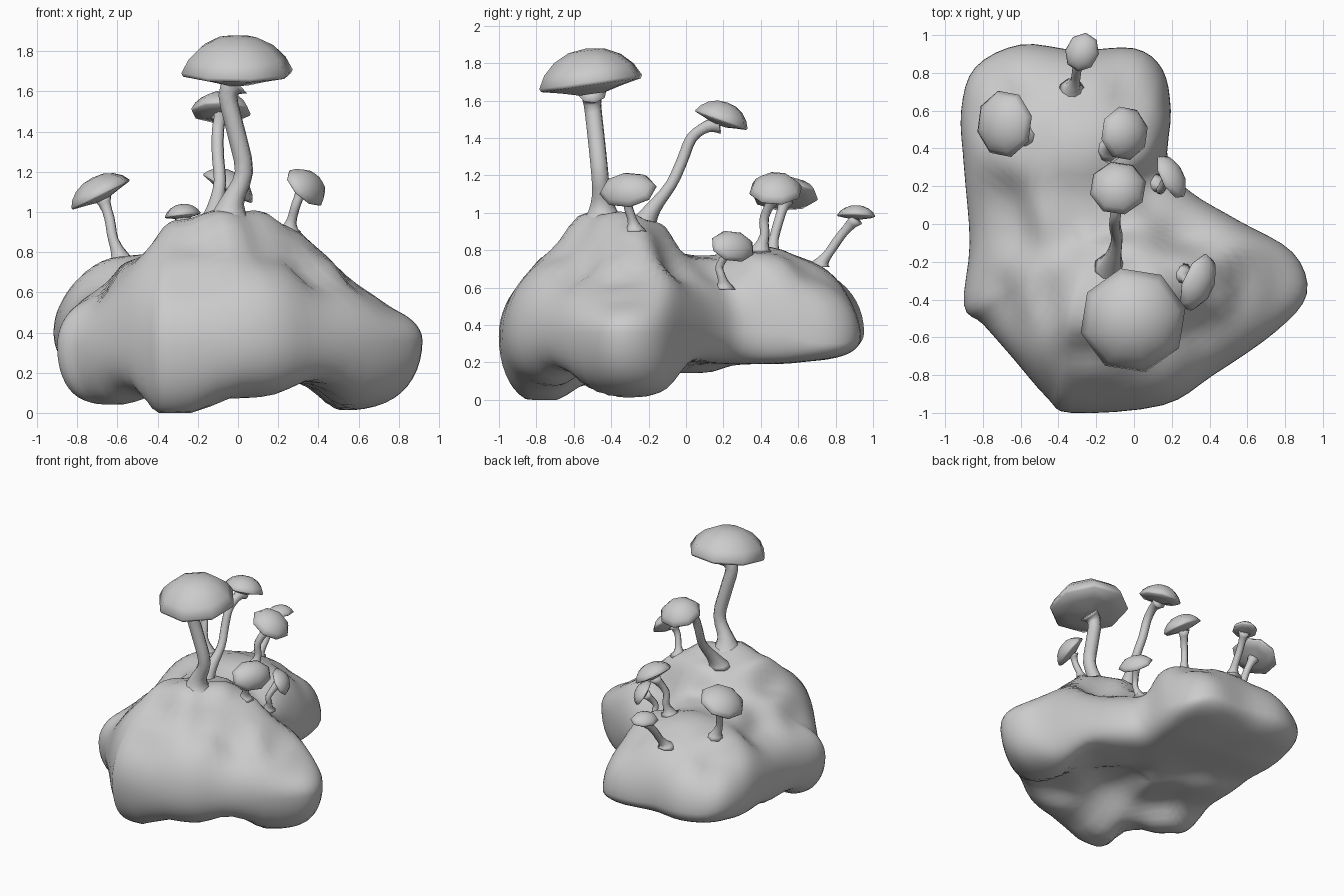
import bpy, bmesh, math
from mathutils import Vector

if "Cube" in bpy.data.objects:
    bpy.data.objects.remove(bpy.data.objects["Cube"])

def make_object(name, rings, top=None, bottom=None):
    """Skin a stack of equal rings, capping each end with a pole point."""
    bm = bmesh.new()
    vs = [[bm.verts.new(p) for p in ring] for ring in rings]
    n = len(vs[0])
    for a, b in zip(vs, vs[1:]):
        for i in range(n):
            j = (i + 1) % n
            bm.faces.new((a[i], a[j], b[j], b[i]))
    for pole, ring in ((top, vs[0]), (bottom, vs[-1])):
        if pole is not None:
            p = bm.verts.new(pole)
            for i in range(n):
                bm.faces.new((p, ring[i], ring[(i + 1) % n]))
    bmesh.ops.recalc_face_normals(bm, faces=bm.faces)
    for f in bm.faces:
        f.smooth = True
    me = bpy.data.meshes.new(name)
    bm.to_mesh(me)
    bm.free()
    ob = bpy.data.objects.new(name, me)
    bpy.context.collection.objects.link(ob)
    return ob

# Rock: plan outline, plus scattered heights for its upper, widest and lower levels
OUTLINE = [(-.9, -.43), (-.87, -.1), (-.9, .3), (-.915, .6), (-.84, .83), (-.6, .95),
           (-.3, .92), (0, .93), (.15, .82), (.195, .6), (.18, .32), (.3, .17), (.55, .02),
           (.84, -.15), (.915, -.37), (.75, -.57), (.42, -.8), (.15, -.96), (-.33, -1),
           (-.46, -.92), (-.65, -.7), (-.8, -.53)]
TOP = [(-.1, -.5, 1.02), (.1, -.35, 1.02), (-.05, -.2, .96), (-.3, -.45, .97), (.27, -.3, .94),
       (.42, -.35, .8), (.6, -.35, .64), (.8, -.35, .58), (-.5, -.4, .77), (-.75, -.4, .6),
       (-.1, .05, .76), (-.4, .05, .77), (-.7, 0, .62), (-.55, .45, .79), (0, .4, .8),
       (-.3, .42, .83), (-.3, .7, .8), (.1, .2, .66), (-.2, -.75, .83), (-.2, -.92, .72),
       (.2, -.7, .8), (.4, -.6, .68), (.3, 0, .65), (-.75, .65, .68), (.05, .75, .7),
       (-.5, .8, .75)]
WAIST = [(-.9, -.43, .33), (-.9, .6, .4), (-.6, .95, .36), (0, .93, .33), (.15, .8, .3),
         (.2, .4, .36), (.9, -.35, .36), (.4, -.8, .36), (-.33, -1, .34), (-.2, 0, .36)]
BOTTOM = [(-.35, -.85, -.05), (-.65, -.45, .03), (.62, -.35, 0), (.1, -.8, .06), (.25, -.5, .15),
          (-.05, -.3, .26), (.15, -.1, .2), (-.4, -.2, .16), (-.7, 0, .14), (-.7, .4, .19),
          (-.3, .3, .2), (0, .4, .19), (-.3, .8, .21), (-.7, .8, .21), (.05, .8, .2),
          (-.55, -.65, .09)]
CENTRE = Vector((-.25, -.1))

def height(points, x, y):
    w = [1 / ((x - a) ** 2 + (y - b) ** 2 + .012) ** 2.3 for a, b, _ in points]
    return sum(k * p[2] for k, p in zip(w, points)) / sum(w)

def spline(pts, i, t):
    a, b, c, d = (Vector(pts[(i + k) % len(pts)]) for k in (-1, 0, 1, 2))
    return .5 * (2 * b + (c - a) * t + (2 * a - 5 * b + 4 * c - d) * t * t
                 + (3 * b - a - 3 * c + d) * t ** 3)

rim = [spline(OUTLINE, i, k / 4) for i in range(len(OUTLINE)) for k in range(4)]

def rock_ring(t, points, power):
    ring = []
    for p in rim:
        x, y = CENTRE + (p - CENTRE) * t
        mid = height(WAIST, *p)
        z = mid + (height(points, x, y) - mid) * math.sqrt(1 - t ** power)
        ring.append((x, y, max(z, 0)))
    return ring

steps = [math.sin(math.pi / 2 * k / 22) for k in range(1, 23)]
rings = [rock_ring(t, TOP, 5) for t in steps]
rings += [rock_ring(t, BOTTOM, 8) for t in reversed(steps[:-1])]
cx, cy = CENTRE
make_object("rock", rings, (cx, cy, height(TOP, cx, cy)), (cx, cy, height(BOTTOM, cx, cy)))

# Mushrooms: bent tapering stem and eight-sided domed cap
CAP = [(.35, .93), (.65, .7), (.87, .37), (1, 0), (.97, -.1), (.6, -.22), (.25, -.36)]

def ring_at(c, axis, r, squash=1, sides=8):
    axis = Vector(axis).normalized()
    side = Vector((0, 0, 1)).cross(axis) if squash < 1 else Vector((0, 1, 0))
    u = side.cross(axis).normalized()
    v = axis.cross(u)
    return [c + r * (math.cos(a) * squash * u + math.sin(a) * v)
            for a in (2 * math.pi * (i + .3) / sides for i in range(sides))]

def mushroom(name, path, radius, centre, axis, cap_r, cap_h, squash=1):
    axis, centre = Vector(axis).normalized(), Vector(centre)
    path = [Vector(p) for p in path] + [centre - axis * cap_h * .3]
    n = len(path) - 1
    fine = [spline([path[0]] + path + [path[-1]], i + 1, k / 3) for i in range(n) for k in range(3)]
    fine.append(path[-1])
    stem = []
    for i, p in enumerate(fine):
        d = fine[min(i + 1, len(fine) - 1)] - fine[max(i - 1, 0)]
        s = i / (len(fine) - 1)
        flare = 1 + 1.8 * max(0, 1 - s / .35) ** 2 + .7 * max(0, (s - .75) / .25) ** 2
        stem.append(ring_at(p, d.lerp(Vector((0, 0, d.length)), max(0, 1 - 3 * s)), radius * flare))
    make_object(name + "_stem", stem, fine[0], fine[-1])
    cap = [ring_at(centre + axis * z * cap_h, axis, r * cap_r, squash) for r, z in CAP]
    make_object(name + "_cap", cap, centre + axis * cap_h, centre - axis * cap_h * .36)

mushroom("tall_mushroom", [(-.05, -.44, .95), (-.03, -.45, 1.05), (.03, -.46, 1.2),
                           (-.01, -.48, 1.4), (-.05, -.5, 1.58)],
         .047, (-.005, -.51, 1.7), (0, -.14, 1), .285, .18)
mushroom("leaning_mushroom", [(-.13, -.24, .93), (-.11, -.18, 1.02), (-.09, -.08, 1.15),
                              (-.1, -.02, 1.28), (-.1, .03, 1.4), (-.09, .11, 1.46)],
         .031, (-.085, .19, 1.5), (0, .36, 1), .152, .095)
mushroom("right_mushroom", [(.25, -.27, .9), (.27, -.29, .97), (.29, -.31, 1.04)],
         .024, (.335, -.31, 1.12), (.72, -.3, .62), .163, .08, .7)
mushroom("left_mushroom", [(-.57, .46, .75), (-.62, .47, .86), (-.64, .5, .97)],
         .026, (-.685, .53, 1.09), (-.45, 0, .9), .18, .09, .92)
mushroom("middle_mushroom", [(-.14, .39, .79), (-.12, .42, .88), (-.12, .42, .98)],
         .026, (-.05, .48, 1.12), (.5, 0, .86), .145, .085)
mushroom("back_mushroom", [(-.33, .7, .71), (-.31, .76, .78), (-.3, .83, .88)],
         .026, (-.275, .91, .985), (-.12, .05, 1), .105, .055, .85)
mushroom("valley_mushroom", [(.11, .21, .59), (.14, .19, .66), (.14, .18, .72)],
         .022, (.195, .25, .82), (.75, .4, .52), .13, .06, .75)
